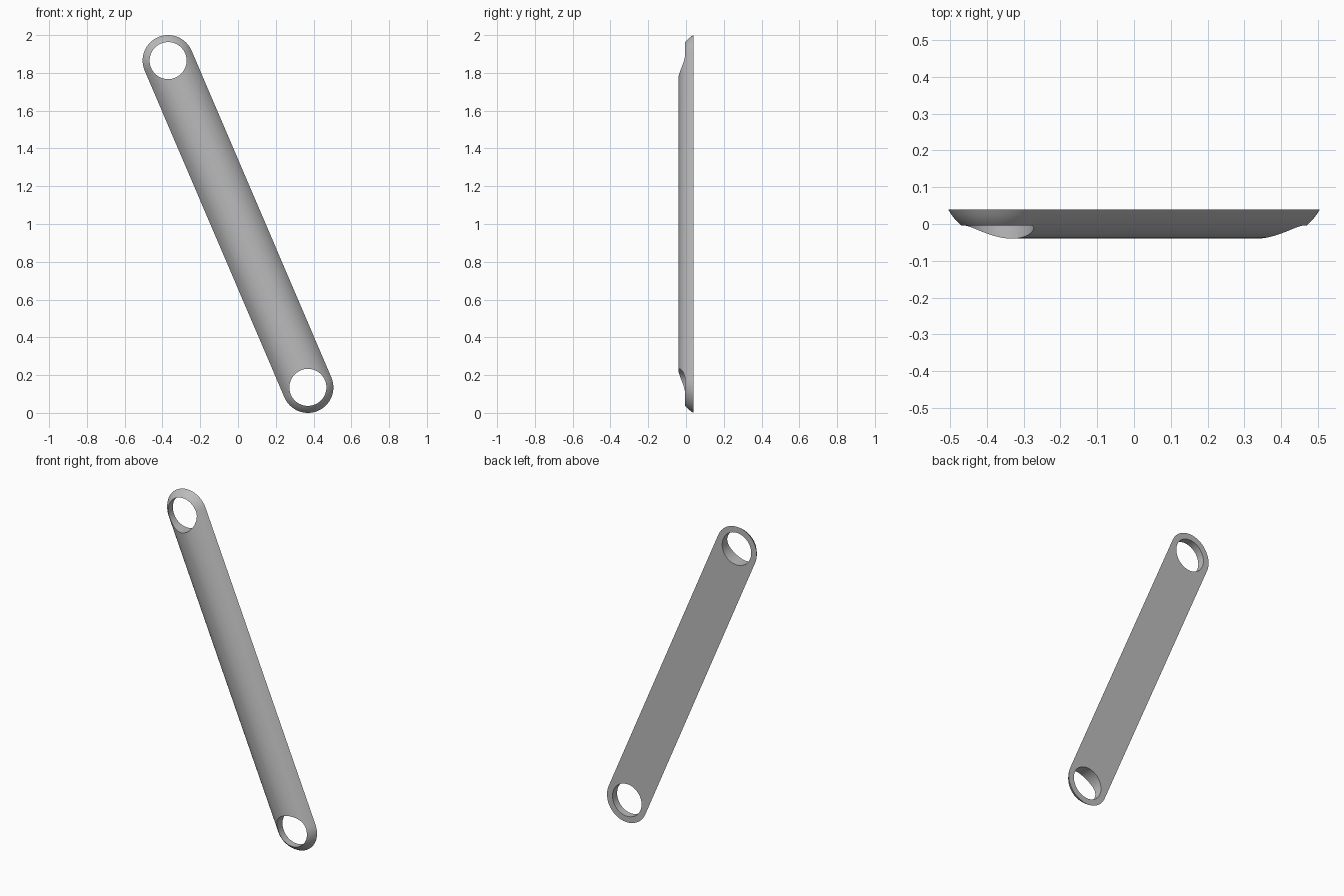
import bpy, bmesh, math
from mathutils import Vector, Matrix

if "Cube" in bpy.data.objects:
    bpy.data.objects.remove(bpy.data.objects["Cube"], do_unlink=True)

RADIUS, HOLE, DEPTH, BACK = 0.135, 0.098, 0.08, 0.04
TOP, BOTTOM = Vector((-0.37, 0, 1.865)), Vector((0.37, 0, 0.135))
END_STEPS, DOME_STEPS = 32, 10

grey = bpy.data.materials.new("grey")
grey.use_nodes = True
colour = (0.5, 0.5, 0.5, 1)
grey.diffuse_color = colour
grey.node_tree.nodes["Principled BSDF"].inputs["Base Color"].default_value = colour


def outline(bm, radius, y):
    """Ring of vertices round both end centres at one depth."""
    axis = TOP - BOTTOM
    heading = math.atan2(axis.z, axis.x)
    ring = []
    for centre, start in ((TOP, heading - math.pi / 2), (BOTTOM, heading + math.pi / 2)):
        for i in range(END_STEPS + 1):
            a = start + math.pi * i / END_STEPS
            ring.append(bm.verts.new((centre.x + radius * math.cos(a), y,
                                      centre.z + radius * math.sin(a))))
    return ring


# Link bar: flat back, circular-arc dome on the front, round ends
bm = bmesh.new()
arc = (RADIUS ** 2 + DEPTH ** 2) / (2 * DEPTH)
sweep = math.asin(RADIUS / arc)
rings = []
for i in range(DOME_STEPS + 1):
    a = sweep * (1 - i / DOME_STEPS)
    rings.append(outline(bm, arc * math.sin(a), BACK - DEPTH + arc * (1 - math.cos(a))))
bm.faces.new(rings[0])
for low, high in zip(rings, rings[1:]):
    for i in range(len(low)):
        j = (i + 1) % len(low)
        bm.faces.new((low[i], low[j], high[j], high[i]))
bmesh.ops.remove_doubles(bm, verts=bm.verts, dist=0.0001)
bmesh.ops.recalc_face_normals(bm, faces=bm.faces)
mesh = bpy.data.meshes.new("link_bar")
bm.to_mesh(mesh)
bm.free()
mesh.materials.append(grey)
bar = bpy.data.objects.new("link_bar", mesh)
bpy.context.collection.objects.link(bar)

# Round through-holes at both ends
for name, centre in (("top_hole_cutter", TOP), ("bottom_hole_cutter", BOTTOM)):
    bpy.ops.mesh.primitive_cylinder_add(vertices=64, radius=HOLE, depth=0.5, location=centre,
                                        rotation=(math.pi / 2, 0, 0))
    cutter = bpy.context.object
    cutter.name = name
    cutter.data.materials.append(grey)
    cut = bar.modifiers.new(name, "BOOLEAN")
    cut.operation, cut.solver, cut.object = "DIFFERENCE", "EXACT", cutter
    bpy.context.view_layer.objects.active = bar
    bpy.ops.object.modifier_apply(modifier=cut.name)
    bpy.data.objects.remove(cutter, do_unlink=True)

bpy.ops.object.select_all(action="DESELECT")
bar.select_set(True)
bpy.context.view_layer.objects.active = bar
bpy.ops.object.shade_smooth_by_angle(angle=math.radians(30))
